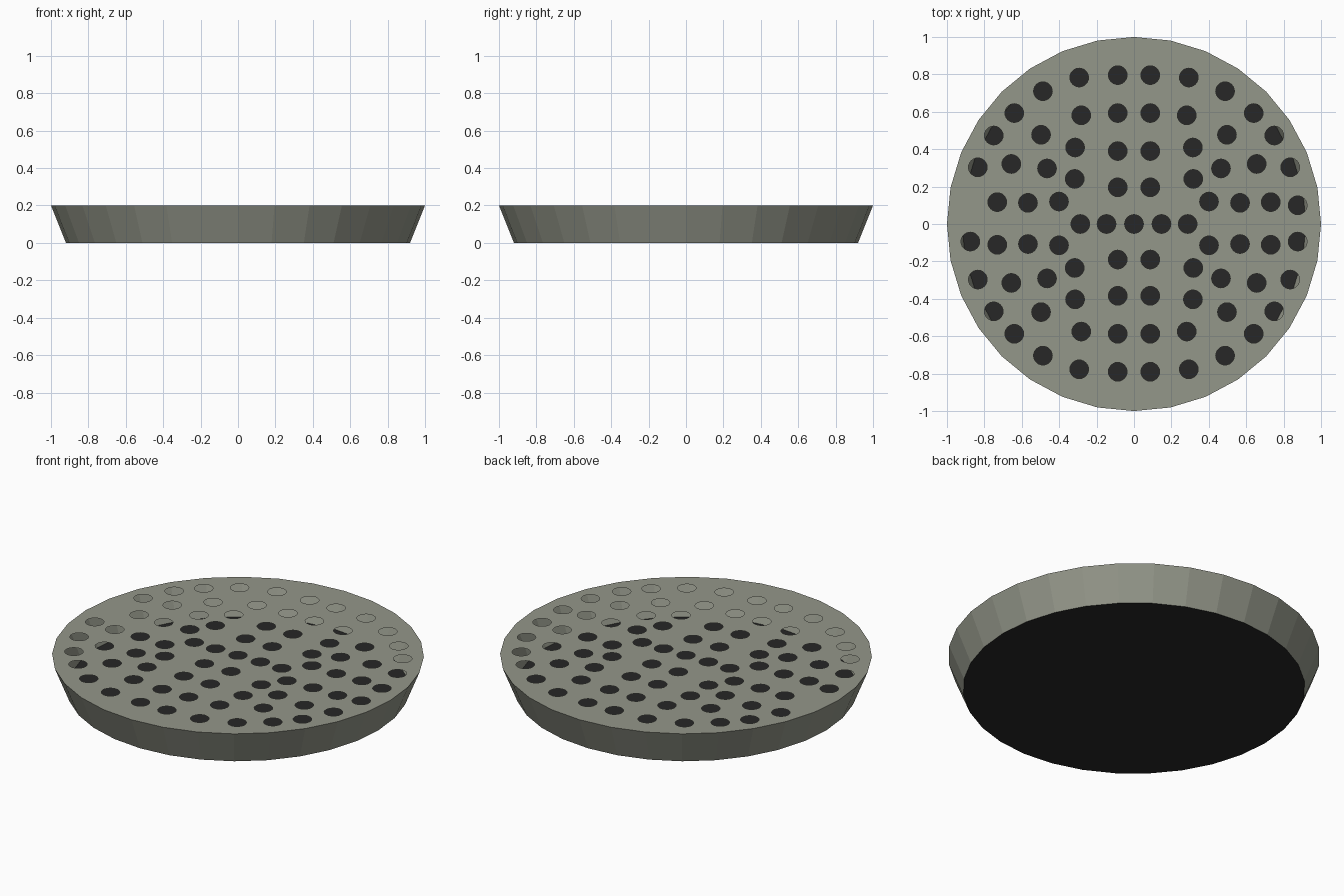
import bpy, bmesh, math

if "Cube" in bpy.data.objects:
    bpy.data.objects.remove(bpy.data.objects["Cube"])

TOP_R, BASE_R, HEIGHT, SIDES = 1.0, 0.92, 0.2, 32
HOLE_R, HOLE_SIDES = 0.05, 24


def material(name, rgb):
    m = bpy.data.materials.new(name)
    m.diffuse_color = (*rgb, 1)
    m.use_nodes = True
    m.node_tree.nodes["Principled BSDF"].inputs["Base Color"].default_value = m.diffuse_color
    return m


def ring(bm, x, y, z, r, n):
    return [bm.verts.new((x + r * math.cos(math.tau * i / n),
                          y + r * math.sin(math.tau * i / n), z)) for i in range(n)]


def loop_edges(bm, verts):
    return [bm.edges.new((v, verts[(i + 1) % len(verts)])) for i, v in enumerate(verts)]


def finish(bm, name, mat):
    mesh = bpy.data.meshes.new(name)
    bm.to_mesh(mesh)
    bm.free()
    mesh.materials.append(mat)
    obj = bpy.data.objects.new(name, mesh)
    bpy.context.collection.objects.link(obj)


grey = material("stone grey", (0.296, 0.309, 0.254))
black = material("near black", (0.02, 0.02, 0.02))

# Hole layout: one quadrant, mirrored, plus the centre row
quadrant = [(0.087, 0.793), (0.087, 0.59), (0.087, 0.387), (0.087, 0.193),
            (0.293, 0.78), (0.487, 0.707), (0.64, 0.59), (0.75, 0.47),
            (0.835, 0.3), (0.875, 0.097), (0.282, 0.578), (0.497, 0.474),
            (0.656, 0.318), (0.731, 0.114), (0.315, 0.406), (0.465, 0.294),
            (0.567, 0.11), (0.317, 0.238), (0.401, 0.117)]
holes = [(sx * x, sy * y + 0.003) for x, y in quadrant for sx in (1, -1) for sy in (1, -1)
         if not (x == 0.875 and sx < 0 < sy)]
holes += [(x, 0) for x in (-0.287, -0.147, 0, 0.147, 0.287)]

# Perforated top plate
bm = bmesh.new()
edges = loop_edges(bm, ring(bm, 0, 0, HEIGHT, TOP_R, SIDES))
for x, y in holes:
    edges += loop_edges(bm, ring(bm, x, y, HEIGHT, HOLE_R, HOLE_SIDES))
bmesh.ops.triangle_fill(bm, use_beauty=True, use_dissolve=False, edges=edges, normal=(0, 0, 1))
for f in bm.faces:
    f.normal_update()
    if f.normal.z < 0:
        f.normal_flip()
finish(bm, "perforated_top", grey)

# Tapered hollow side wall
bm = bmesh.new()
low = ring(bm, 0, 0, 0, BASE_R, SIDES)
high = ring(bm, 0, 0, HEIGHT, TOP_R, SIDES)
for i in range(SIDES):
    j = (i + 1) % SIDES
    bm.faces.new((low[i], low[j], high[j], high[i]))
finish(bm, "side_wall", grey)

# Dark base disc
bm = bmesh.new()
bm.faces.new(ring(bm, 0, 0, 0, BASE_R, SIDES)[::-1])
finish(bm, "base_disc", black)
